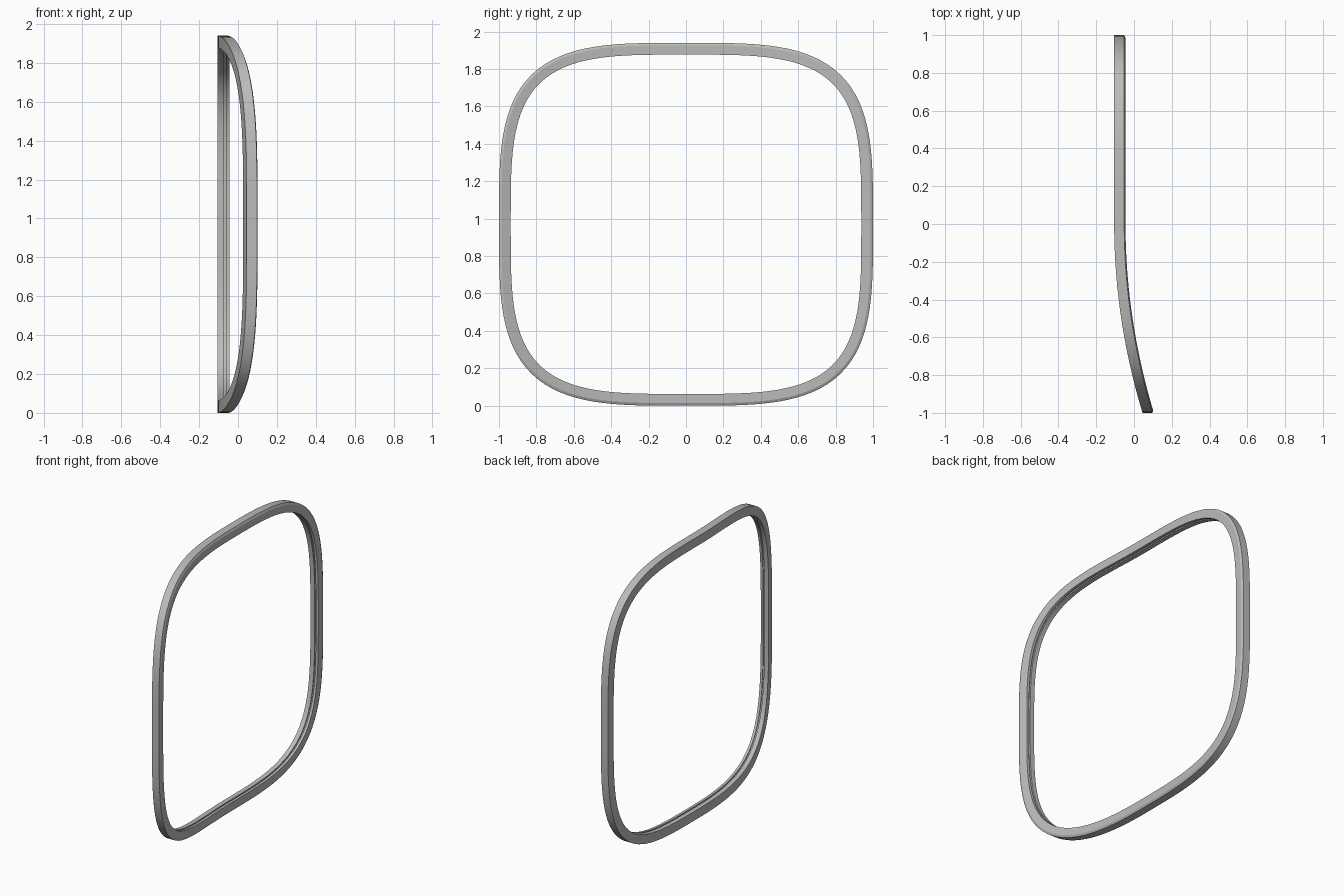
import bpy, bmesh, math

cube = bpy.data.objects.get("Cube")
if cube:
    bpy.data.objects.remove(cube, do_unlink=True)

SEGMENTS = 160
HALF_Y, HALF_Z = 1.0, 0.97
POWER = 3.6          # squareness of the rounded outline
DEPTH, WIDTH = 0.06, 0.063

# Cross-section: (inset from the outline, depth towards +x),
# with a shallow outer chamfer and a seat groove on the inside
SECTION = [
    (0, 0), (0, DEPTH - 0.007), (0.014, DEPTH), (WIDTH, DEPTH),
    (WIDTH, 0.042), (WIDTH - 0.008, 0.042),
    (WIDTH - 0.008, 0.032), (WIDTH, 0.032), (WIDTH, 0),
]


def outline(angle):
    """Point and outward normal on the rounded-square outline."""
    c, s = math.cos(angle), math.sin(angle)
    r = (abs(c) ** POWER + abs(s) ** POWER) ** (-1 / POWER)
    y, z = r * c, r * s
    ny = math.copysign(abs(y) ** (POWER - 1), y) / HALF_Y
    nz = math.copysign(abs(z) ** (POWER - 1), z) / HALF_Z
    length = math.hypot(ny, nz)
    return y * HALF_Y, z * HALF_Z, ny / length, nz / length


def bend(y):
    """The front half sweeps outwards."""
    return -0.105 + 0.15 * min(y, 0) ** 2


# Sweep the section round the outline
bm = bmesh.new()
rings = []
for i in range(SEGMENTS):
    y, z, ny, nz = outline(2 * math.pi * i / SEGMENTS)
    ring = []
    for inset, depth in SECTION:
        py = y - ny * inset
        ring.append(bm.verts.new((bend(py) + depth, py, z - nz * inset + HALF_Z)))
    rings.append(ring)

count = len(SECTION)
for i in range(SEGMENTS):
    a, b = rings[i], rings[(i + 1) % SEGMENTS]
    for j in range(count):
        k = (j + 1) % count
        bm.faces.new((a[j], b[j], b[k], a[k]))
bmesh.ops.recalc_face_normals(bm, faces=bm.faces[:])

mesh = bpy.data.meshes.new("window_frame")
bm.to_mesh(mesh)
bm.free()
frame = bpy.data.objects.new("window_frame", mesh)
bpy.context.collection.objects.link(frame)

# Plain grey finish
grey = bpy.data.materials.new("grey")
grey.use_nodes = True
color = (0.5, 0.5, 0.5, 1)
grey.diffuse_color = color
grey.node_tree.nodes["Principled BSDF"].inputs["Base Color"].default_value = color
mesh.materials.append(grey)

# Smooth along the sweep, crisp at the section corners
bpy.ops.object.select_all(action='DESELECT')
frame.select_set(True)
bpy.context.view_layer.objects.active = frame
bpy.ops.object.shade_smooth_by_angle(angle=math.radians(25))
